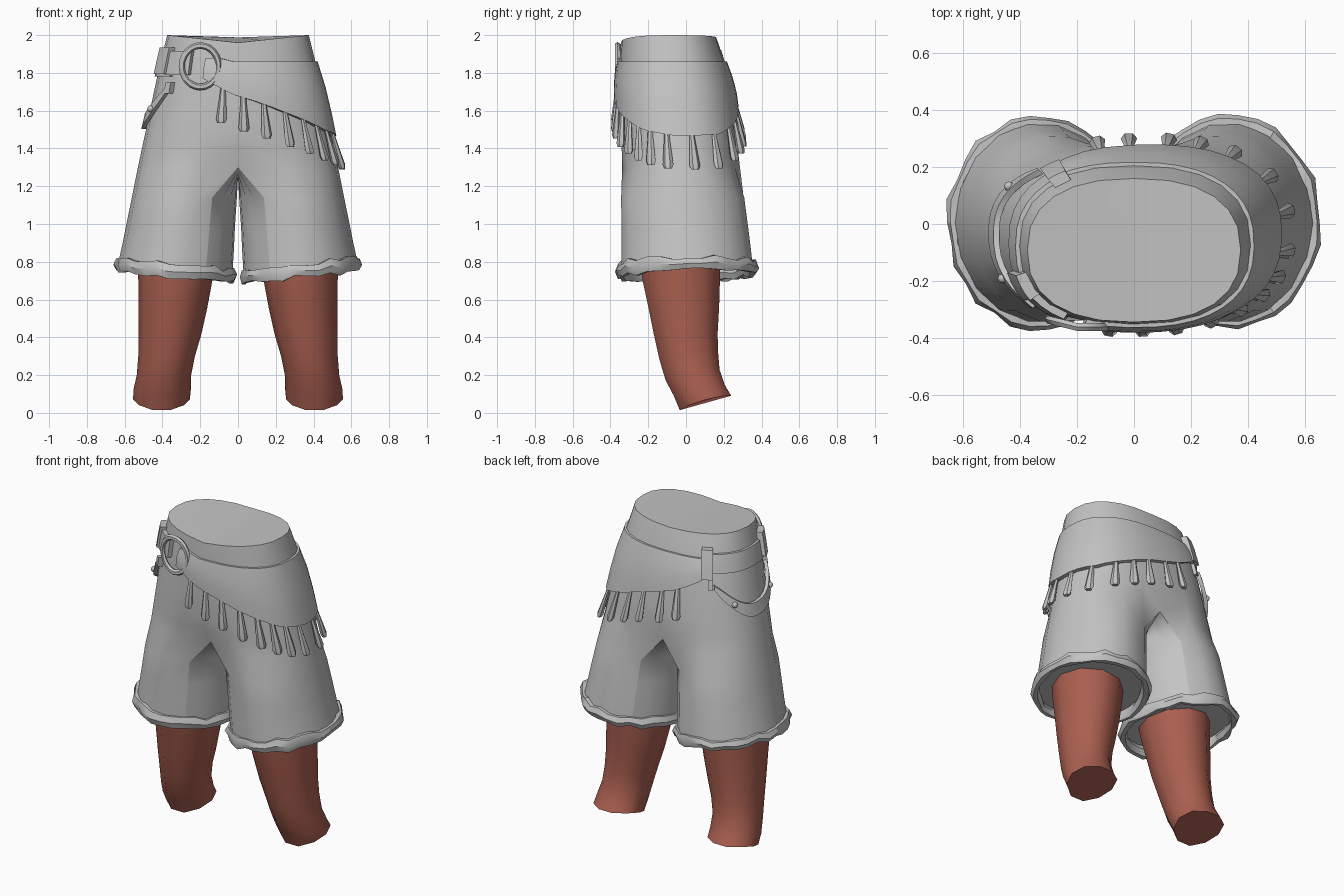
import bpy, math, random
from mathutils import Vector

if "Cube" in bpy.data.objects:
    bpy.data.objects.remove(bpy.data.objects["Cube"])

random.seed(4)
R = math.radians


def material(name, rgb):
    m = bpy.data.materials.new(name)
    m.diffuse_color = (*rgb, 1)
    m.use_nodes = True
    m.node_tree.nodes["Principled BSDF"].inputs["Base Color"].default_value = m.diffuse_color
    return m


CLOTH = material("grey cloth", (0.55, 0.55, 0.55))
SKIN = material("red skin", (0.40, 0.115, 0.08))


def build(name, verts, faces, mat, angle=40, mirror=False):
    me = bpy.data.meshes.new(name)
    me.from_pydata([tuple(v) for v in verts], [], faces)
    me.materials.append(mat)
    ob = bpy.data.objects.new(name, me)
    bpy.context.collection.objects.link(ob)
    bpy.ops.object.select_all(action='DESELECT')
    ob.select_set(True)
    bpy.context.view_layer.objects.active = ob
    bpy.ops.object.shade_smooth_by_angle(angle=R(angle))
    if mirror:
        ob.modifiers.new("mirror", 'MIRROR').merge_threshold = 0.002
    return ob


def grid(rows, closed=False, start=0):
    """Faces joining equal-length rows of points."""
    n = len(rows[0])
    return [(start + i * n + j, start + i * n + (j + 1) % n,
             start + (i + 1) * n + (j + 1) % n, start + (i + 1) * n + j)
            for i in range(len(rows) - 1) for j in range(n if closed else n - 1)]


def tube(name, rows, mat, angle=40, mirror=False, caps=True):
    n, m = len(rows[0]), len(rows)
    faces = grid(rows, True)
    if caps:
        faces += [tuple(range(n))[::-1], tuple(range((m - 1) * n, m * n))]
    return build(name, [v for r in rows for v in r], faces, mat, angle, mirror)


def lerp(keys, t):
    """Piecewise linear lookup in rows of (key, values...)."""
    keys = sorted(keys)
    t = min(max(t, keys[0][0]), keys[-1][0])
    for a, b in zip(keys, keys[1:]):
        if t <= b[0]:
            f = (t - a[0]) / (b[0] - a[0])
            return [p + (q - p) * f for p, q in zip(a[1:], b[1:])]


# Torso: height, half width, front, back
TORSO = [(2.0, .375, -.345, .16), (1.86, .41, -.352, .205), (1.7, .445, -.355, .24),
         (1.5, .487, -.352, .27), (1.3, .53, -.347, .295)]


def power(c, e=0.83):
    return math.copysign(abs(c) ** e, c)


def surf(deg, z, off=0.0):
    """Point on the torso; -90 is the front, 0 the +x side, 90 the back."""
    rx, yf, yb = lerp(TORSO, z)
    return Vector(((rx + off) * power(math.cos(R(deg))),
                   (yf + yb) / 2 + ((yb - yf) / 2 + off) * power(math.sin(R(deg))), z))


# Shorts: outer sheet from waist to hem, inner sheet from crotch to hem
LEG = [(1.14, .284, .278, -.347, .312), (1.0, .302, .286, -.346, .33), (.88, .316, .294, -.346, .345),
       (.76, .332, .302, -.346, .358)]


def leg_pt(row, deg):
    z, cx, rx, yf, yb = row
    x = cx + rx * math.cos(R(deg))
    y = (yf + yb) / 2 + (yb - yf) / 2 * math.sin(R(deg))
    tilt = max(0, (1.15 - z) / .39)
    return Vector((x, y, z + tilt * (.11 * (x - cx) + .02 * y)))


N, M = 12, 8
outer = []
for z in (2.0, 1.86, 1.7, 1.5, 1.4, 1.3):
    row = [surf(-90 + 180 * j / N, z) for j in range(N + 1)]
    row[0].x = row[-1].x = 0
    if z == 2.0:
        for p in row:
            p.z -= (.04 if p.y < -.1 else .012) * (1 - abs(p.x) / .375)
    if z < 1.45:
        dent = .94 if z > 1.35 else .8
        row[0].y *= dent
        row[-1].y *= dent
    outer.append(row)
for r in LEG:
    outer.append([leg_pt(r, -122 + 244 * j / N) for j in range(N + 1)])
front, back = outer[5][0], outer[5][-1]
inner = [[back.lerp(front, j / M) - Vector((0, 0, .05 * math.sin(math.pi * j / M)))
          for j in range(M + 1)]]
for r in LEG:
    inner.append([leg_pt(r, 122 + 116 * j / M) for j in range(M + 1)])
verts = [v for r in outer + inner for v in r]
base = len(outer) * (N + 1)
faces = grid(outer) + grid(inner, start=base) + [tuple(range(N + 1))]
# recessed lining closing the leg opening
lining = len(verts)
loop = [leg_pt(LEG[-1], 360 * k / 20) + Vector((0, 0, .02)) for k in range(20)]
verts += loop
faces.append(tuple(range(lining, lining + 20))[::-1])
build("shorts", verts, faces, CLOTH, 50, True)

# Ragged fur trim round each hem
for side, label in ((1, "left"), (-1, "right")):
    rows = []
    for k in range(30):
        a = 360 * k / 30
        c = leg_pt(LEG[-1], a)
        out = Vector((math.cos(R(a)), math.sin(R(a)), 0))
        w, h = random.uniform(.014, .034), random.uniform(.028, .046)
        lift = random.uniform(-.01, .01)
        ring = []
        for s in range(6):
            b = 2 * math.pi * s / 6
            p = c + out * (w * math.cos(b)) + Vector((0, 0, h * math.sin(b) + lift))
            ring.append(Vector((max(p.x, .004) * side, p.y, p.z)))
        rows.append(ring)
    rows.append(rows[0])
    tube(label + "_hem_trim", rows, CLOTH, 35, caps=False)

# Legs: height, centre x, half width, centre y, half depth, rise to back, rise at the sides
rows = []
for z, cx, rx, cy, ry, rise, cup in (
        (.84, .325, .205, -.03, .225, 0, 0), (.70, .332, .196, -.025, .215, 0, 0),
        (.56, .345, .183, -.012, .197, 0, 0), (.42, .36, .167, -.002, .178, 0, 0),
        (.30, .378, .150, .015, .163, .02, 0), (.20, .392, .144, .035, .15, .03, 0),
        (.12, .402, .152, .07, .142, .03, 0), (.045, .405, .150, .103, .143, .04, .025)):
    rows.append([(cx + rx * math.cos(R(a)), cy + ry * math.sin(R(a)),
                  z + rise * math.sin(R(a)) + cup * abs(math.cos(R(a))))
                 for a in range(0, 360, 36)])
tube("leg", rows, SKIN, 45, True)


def band(name, d0, d1, top, bottom, off, steps, flare=0.0):
    """Closed strip of cloth wrapped round the torso."""
    rows = []
    for k in range(steps + 1):
        d = d0 + (d1 - d0) * k / steps
        t, b = top(d), bottom(d)
        ring = [surf(d, t, -.01)]
        for f in (0, .35, .7, 1):
            bulge = off + flare * math.sin(math.pi * min(f, .8) * .8)
            ring.append(surf(d, t + (b - t) * f, bulge))
        ring.append(surf(d, b, -.01))
        rows.append(ring)
    return tube(name, rows, CLOTH, 40)


# Sash, widest over the +x hip
SASH = [(-110, 1.77), (-98, 1.72), (-90, 1.675), (-62, 1.585), (-30, 1.50), (0, 1.465),
        (35, 1.475), (60, 1.53), (90, 1.62), (126, 1.76)]


def sash_low(d):
    return lerp(SASH, d)[0]


def const(z):
    return lambda d: z


band("sash", -110, 126, lambda d: 1.86 + .02 * (d < -95), sash_low, .012, 26, .016)
band("belt", 124, 218, const(1.89), const(1.78), .014, 10)
band("back_buckle", 120, 131, const(1.92), const(1.75), .035, 2)
band("side_buckle", 195, 214, const(1.935), const(1.795), .035, 3)
band("belt_tab", 214, 238, const(1.915), const(1.79), .022, 3)

# Tassels below the sash
for d in (-97, -88, -77, -63, -49, -36, -23, -8, 9, 31, 53, 68, 80, 91, 101):
    z = sash_low(d) + .02
    top, end = surf(d, z, .012), surf(d, z - .2, .028)
    out = (surf(d, z, .1) - surf(d, z)).normalized()
    tan = Vector((-out.y, out.x, 0)).normalized()
    rows = []
    for f, r in ((0, .013), (.3, .017), (.9, .029), (1, .02)):
        c = top.lerp(end, f)
        rows.append([c + tan * (r * math.cos(R(a))) + out * (r * .7 * math.sin(R(a)))
                     for a in range(0, 360, 60)])
    tube("tassel", rows, CLOTH, 40)

# Large ring joining belt and sash
rows = []
for k in range(25):
    a = 2 * math.pi * k / 24
    ring = []
    for s in range(6):
        b = math.pi * s / 3
        rad = .098 + .016 * math.cos(b)
        x = -.2 + rad * math.cos(a)
        ring.append((x, -.362 + .25 * max(0, -.2 - x) + .016 * math.sin(b),
                     1.835 + rad * 1.12 * math.sin(a)))
    rows.append(ring)
tube("front_ring", rows, CLOTH, 50, caps=False)

# Hanging crescent strap on the -x hip
rows, path = [], []
for k in range(15):
    f = k / 14
    d = 132 + 88 * f
    z = 1.70 + .02 * f - .17 * math.sin(math.pi * f)
    w = .012 + .026 * math.sin(math.pi * f) ** .5 if 0 < k < 14 else .012
    path.append((d, z))
    rows.append([surf(d, z + w, .004), surf(d, z + w, .024),
                 surf(d, z - w, .026), surf(d, z - w, .004)])
tube("hip_strap", rows, CLOTH, 40)
band("strap_link", 127, 131, const(1.77), const(1.68), .016, 1)
band("strap_end", 217, 223, const(1.75), const(1.69), .028, 1)

# Studs on the strap
for d, z in (path[3], path[11]):
    bpy.ops.mesh.primitive_uv_sphere_add(segments=8, ring_count=5, radius=.018,
                                         location=surf(d, z, .026))
    stud = bpy.context.object
    stud.name = "strap_stud"
    stud.data.materials.append(CLOTH)
    bpy.ops.object.shade_smooth_by_angle(angle=R(50))
